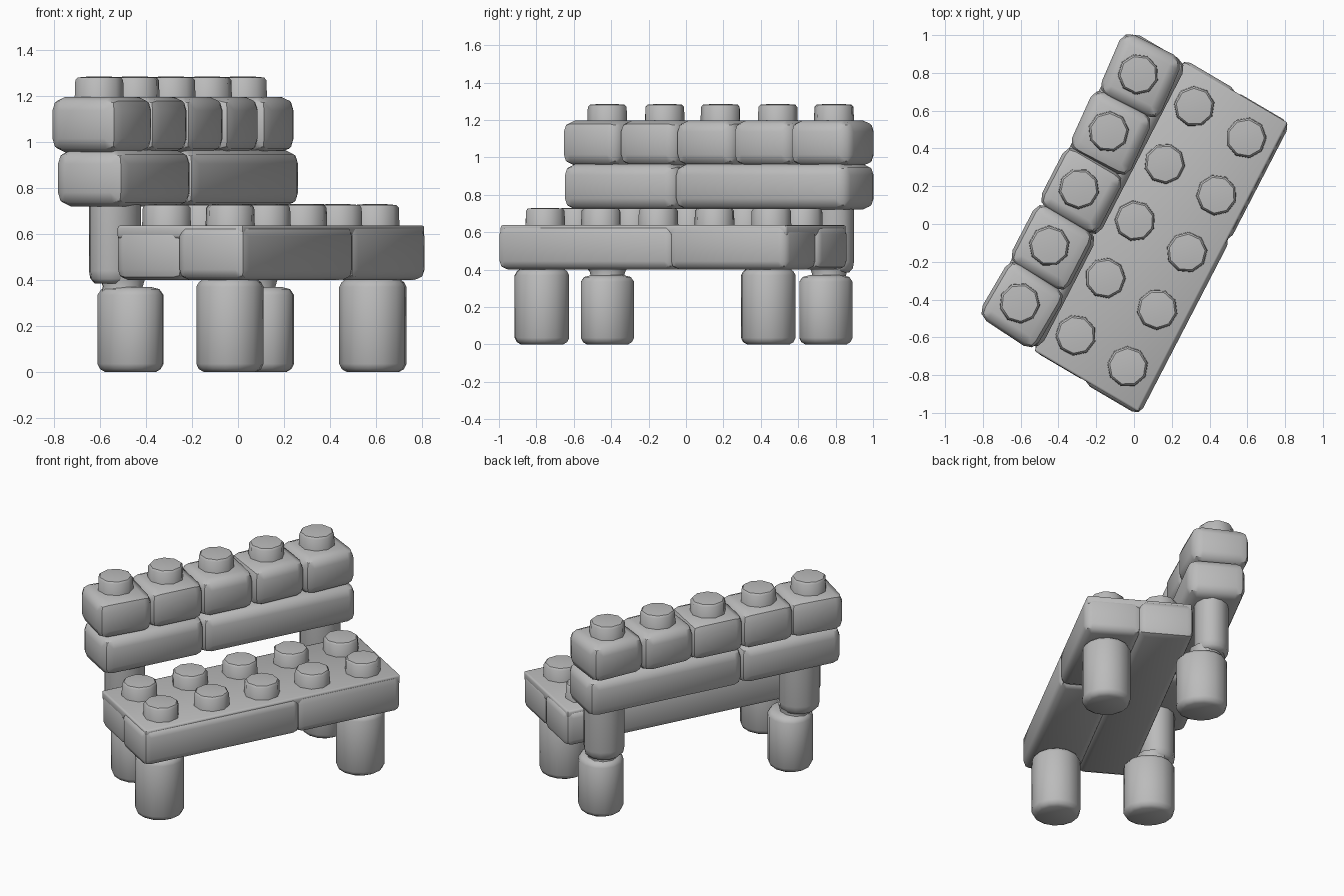
import bpy, bmesh, math
from mathutils import Matrix, Vector

if "Cube" in bpy.data.objects:
    bpy.data.objects.remove(bpy.data.objects["Cube"])

grey = bpy.data.materials.new("light_grey")
grey.diffuse_color = (0.5, 0.5, 0.5, 1)
grey.use_nodes = True
grey.node_tree.nodes["Principled BSDF"].inputs["Base Color"].default_value = grey.diffuse_color

# Bench frame: s runs along the bench, t from back to front
FRAME = Matrix(((0.46, 0.862, 0, 0), (0.888, -0.507, 0, 0), (0, 0, 1, 0), (0, 0, 0, 1)))
PITCH, MID = 0.341, 0.013
STATIONS = [MID + (i - 2) * PITCH for i in range(5)]


def finish(name, bm, angle=38):
    bmesh.ops.recalc_face_normals(bm, faces=bm.faces)
    me = bpy.data.meshes.new(name)
    bm.to_mesh(me)
    bm.free()
    ob = bpy.data.objects.new(name, me)
    bpy.context.collection.objects.link(ob)
    me.materials.append(grey)
    bpy.ops.object.select_all(action='DESELECT')
    ob.select_set(True)
    bpy.context.view_layer.objects.active = ob
    bpy.ops.object.shade_smooth_by_angle(angle=math.radians(angle))
    return ob


def brick(name, s, t, z, bevel=0.05, yaw=0):
    """Rounded block spanning the given ranges in the bench frame."""
    lo, hi = Vector((s[0], t[0], z[0])), Vector((s[1], t[1], z[1]))
    bm = bmesh.new()
    bmesh.ops.create_cube(bm, size=1)
    bmesh.ops.scale(bm, vec=hi - lo, verts=bm.verts)
    bmesh.ops.bevel(bm, geom=bm.edges[:], offset=bevel, segments=2, profile=0.5, affect='EDGES')
    bm.transform(FRAME @ Matrix.Translation((lo + hi) / 2) @ Matrix.Rotation(yaw, 4, 'Z'))
    finish(name, bm, 45)


def turned(name, centre, profile, sides, turn=0.2, angle=48, oval=(1, 1)):
    """Upright round part from (radius, height) pairs, oval along the two diagonals."""
    bm = bmesh.new()
    rings = []
    for r, z in profile:
        ring = []
        for k in range(sides):
            a = turn + 2 * math.pi * k / sides
            p = Matrix.Rotation(math.pi / 4, 2) @ Vector((r * oval[0] * math.cos(a), r * oval[1] * math.sin(a)))
            ring.append(bm.verts.new((centre[0] + p.x, centre[1] + p.y, z)))
        rings.append(ring)
    for a, b in zip(rings, rings[1:]):
        for k in range(sides):
            n = (k + 1) % sides
            bm.faces.new((a[k], a[n], b[n], b[k]))
    bm.faces.new(rings[0])
    bm.faces.new(rings[-1])
    finish(name, bm, angle)


def stud(name, s, t, z, top, turn):
    c = FRAME @ Vector((s, t, 0))
    turned(name, c, [(0.11, z - 0.03), (0.106, top - 0.016), (0.096, top - 0.004), (0.05, top)],
           9, turn, 44)


# Seat bricks: split front row, single back row, and the flat top
split = MID + PITCH / 2
brick("seat_front_long_brick", (-0.862, split + 0.012), (0.145, 0.492), (0.4, 0.635), 0.045)
brick("seat_front_short_brick", (split - 0.012, 0.88), (0.145, 0.492), (0.4, 0.635), 0.045)
brick("seat_back_brick", (-0.85, 0.888), (-0.172, 0.167), (0.4, 0.635), 0.045)
brick("seat_top", (-0.848, 0.876), (-0.16, 0.478), (0.58, 0.638), 0.012)

# Backrest: two long bricks below, five single bricks above
split = MID - PITCH / 2
brick("backrest_short_brick", (-0.835, split + 0.008), (-0.49, -0.138), (0.72, 0.965), 0.06)
brick("backrest_long_brick", (split - 0.008, 0.877), (-0.49, -0.138), (0.72, 0.965), 0.06)
for i, s in enumerate(STATIONS):
    brick(f"backrest_top_brick_{i}", (s - 0.178, s + 0.178), (-0.508, -0.153), (0.955, 1.197),
          0.06, math.radians((3, 0, 0, -3, -4)[i]))

# Studs on the seat and the backrest
for i, s in enumerate(STATIONS):
    stud(f"seat_back_stud_{i}", s + 0.004, -0.003, 0.635, 0.73, 0.3 + i)
    stud(f"seat_front_stud_{i}", s, 0.318, 0.635, 0.73, 0.1 + i)
    stud(f"backrest_stud_{i}", s, -0.345, 1.19, 1.285, 0.5 + i)

# Front legs
for name, c in (("front_leg_left", (-0.035, -0.77)), ("front_leg_right", (0.587, 0.44))):
    turned(name, c, [(0.115, 0), (0.136, 0.012), (0.147, 0.035), (0.147, 0.37), (0.136, 0.39), (0.11, 0.41)], 14)

# Back legs with a pinched neck and the upright posts above them
for side, leg, post in (("left", (-0.468, -0.42), (-0.535, -0.42)), ("right", (0.1, 0.748), (0.052, 0.783))):
    turned("back_leg_" + side, leg,
           [(0.115, 0), (0.136, 0.012), (0.148, 0.035), (0.148, 0.335), (0.13, 0.36), (0.09, 0.37)],
           14, oval=(0.92, 1.04))
    mid = [(a + b) / 2 for a, b in zip(leg, post)]
    turned("neck_" + side, mid, [(0.1, 0.34), (0.09, 0.37), (0.105, 0.42)], 10)
    turned("post_" + side, post, [(0.095, 0.385), (0.115, 0.405), (0.122, 0.44), (0.122, 0.74)],
           12, oval=(1.02, 0.86))
